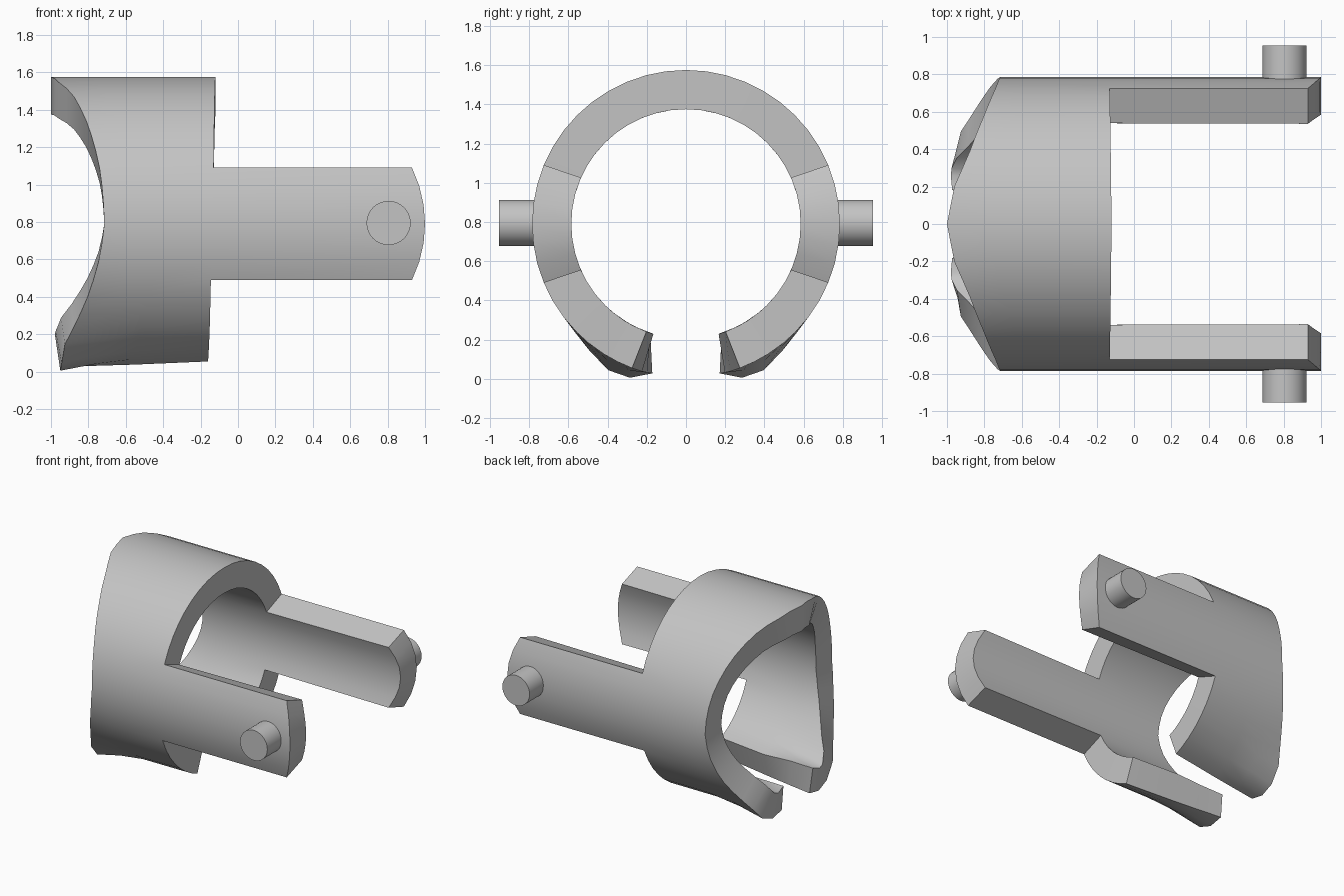
import bpy, bmesh, math
from mathutils import Vector

old = bpy.data.objects.get("Cube")
if old:
    bpy.data.objects.remove(old)

R, WALL, CZ = 0.785, 0.2, 0.79
ARM = 22.5                      # half angle of each arm

mat = bpy.data.materials.new("light_grey")
mat.use_nodes = True
grey = (0.55, 0.55, 0.55, 1)
mat.diffuse_color = grey
mat.node_tree.nodes["Principled BSDF"].inputs["Base Color"].default_value = grey


def lerp_table(table, a):
    """Piecewise linear lookup in (angle, value) pairs."""
    for (a0, v0), (a1, v1) in zip(table, table[1:]):
        if a <= a1:
            return v0 + (v1 - v0) * max(0, a - a0) / (a1 - a0)
    return table[-1][1]


# Saddle-shaped end, open end and flared lips, by angle above horizontal
SADDLE = [(-77, -0.95), (-66, -0.95), (-52, -0.925), (-43, -0.87), (-27, -0.79),
          (-12, -0.735), (0, -0.715), (12, -0.722), (25, -0.745), (42, -0.80),
          (62, -0.885), (75, -0.96), (90, -1.0)]
OPEN_END = [(-77, -0.16), (-ARM, -0.145), (ARM, -0.13), (90, -0.12)]
FLARE = [(-77.5, -0.005), (-70, 0.05), (-62, 0.06), (-52, 0.025), (-42, 0)]


def finish(obj):
    """Bake the modifiers, colour the part and smooth its curved faces."""
    obj.data.materials.append(mat)
    bpy.ops.object.select_all(action='DESELECT')
    obj.select_set(True)
    bpy.context.view_layer.objects.active = obj
    bpy.ops.object.convert(target='MESH')
    bpy.ops.object.shade_smooth_by_angle(angle=math.radians(30))


def make(name, bm):
    mesh = bpy.data.meshes.new(name)
    bm.normal_update()
    bm.to_mesh(mesh)
    bm.free()
    obj = bpy.data.objects.new(name, mesh)
    bpy.context.collection.objects.link(obj)
    return obj


# Split sleeve with two arms: outer sheet of one half, mirrored and thickened
bm = bmesh.new()


def point(x, angle, radius):
    a = math.radians(angle)
    return bm.verts.new((x, radius * math.cos(a), CZ + radius * math.sin(a)))


angles = [-77.3] + [-70 + 0.5 * (i == 1) + 7.5 * i for i in range(2)]
angles += [-52.5 + 7.5 * i for i in range(20)]
rows = []
for a in angles:
    left, right = lerp_table(SADDLE, a), lerp_table(OPEN_END, a)
    row = []
    for u in (0, 0.25, 0.5, 1):
        # the slot widens towards the open end
        shift = 7.8 * u * min(1, max(0, (-45 - a) / 32))
        flare = lerp_table(FLARE, a) * max(0, 1 - 2 * u) ** 1.5
        row.append(point(left + (right - left) * u, a + shift, R + flare))
    if abs(a) <= ARM:
        row.append(point(0.93 + 0.07 * (1 - (a / ARM) ** 2), a, R))
    rows.append(row)
for low, high in zip(rows, rows[1:]):
    for i in range(min(len(low), len(high)) - 1):
        bm.faces.new((low[i], low[i + 1], high[i + 1], high[i]))
bmesh.ops.recalc_face_normals(bm, faces=bm.faces)
bm.normal_update()
probe = min(bm.faces, key=lambda f: abs(f.calc_center_median().z - CZ))
if probe.normal.y < 0:
    bmesh.ops.reverse_faces(bm, faces=bm.faces)
sleeve = make("split_sleeve_with_arms", bm)
mirror = sleeve.modifiers.new("mirror", 'MIRROR')
mirror.use_axis = (False, True, False)
mirror.merge_threshold = 0.001
shell = sleeve.modifiers.new("wall", 'SOLIDIFY')
shell.thickness = WALL
shell.offset = -1
finish(sleeve)

# Pivot pins on the arms
for side, name in ((1, "back_pin"), (-1, "front_pin")):
    bpy.ops.mesh.primitive_cylinder_add(
        vertices=32, radius=0.118, depth=0.25,
        location=Vector((0.805, side * 0.83, CZ + 0.005)),
        rotation=(math.pi / 2, 0, 0))
    pin = bpy.context.object
    pin.name = name
    finish(pin)
